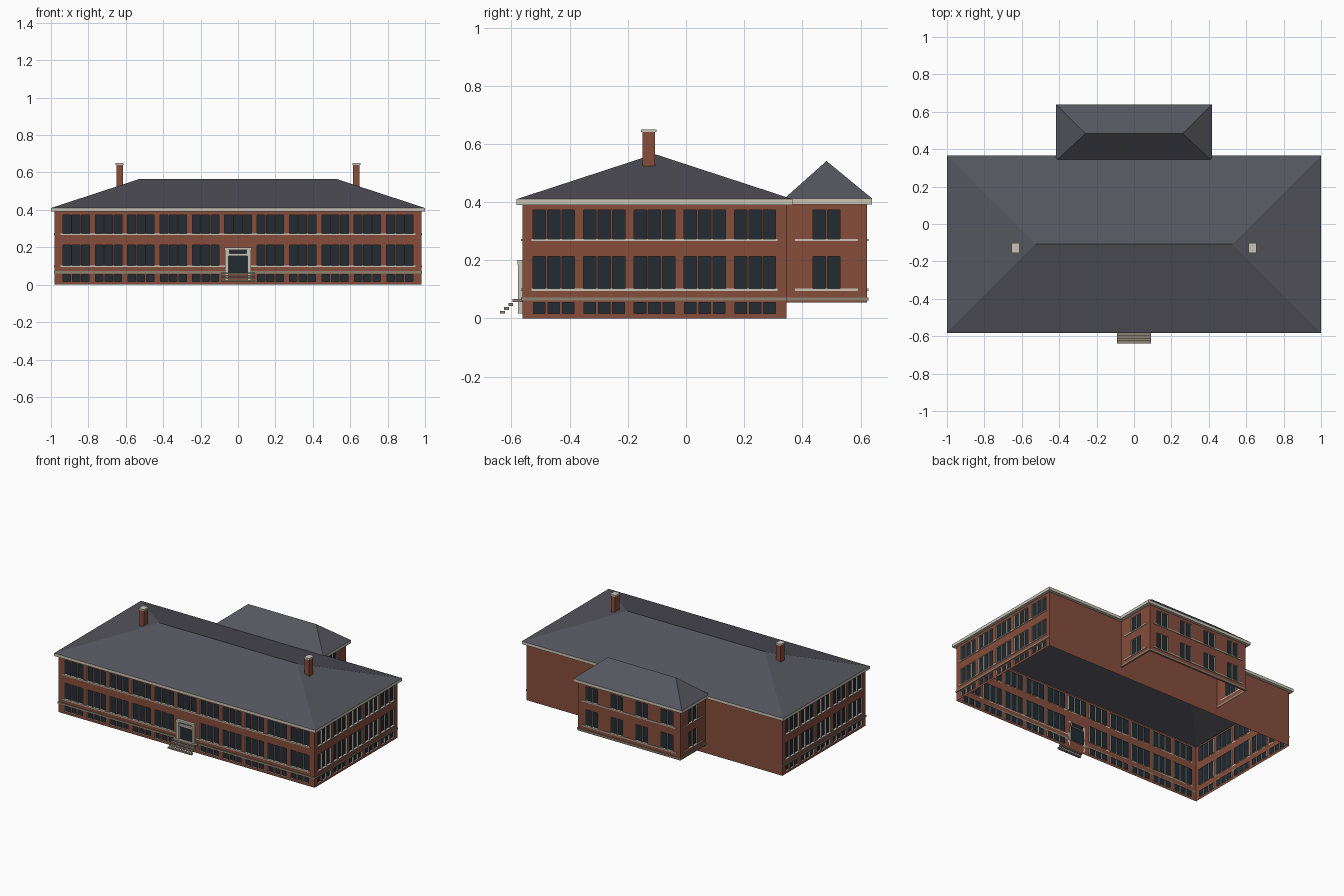
import bpy, bmesh
from mathutils import Vector

if "Cube" in bpy.data.objects:
    bpy.data.objects.remove(bpy.data.objects["Cube"])


def material(name, rgb):
    m = bpy.data.materials.new(name)
    m.use_nodes = True
    m.diffuse_color = (*rgb, 1)
    m.node_tree.nodes["Principled BSDF"].inputs["Base Color"].default_value = (*rgb, 1)
    return m


BRICK = material("red_brick", (0.235, 0.075, 0.045))
CREAM = material("cream_trim", (0.60, 0.56, 0.47))
GLASS = material("dark_glass", (0.016, 0.025, 0.034))
SLATE = material("grey_slate", (0.092, 0.092, 0.112))
STONE = material("weathered_stone", (0.27, 0.235, 0.175))


def finish(name, bm, mats, tidy=False):
    if tidy:
        bmesh.ops.recalc_face_normals(bm, faces=bm.faces)
    me = bpy.data.meshes.new(name)
    bm.to_mesh(me)
    bm.free()
    for m in mats:
        me.materials.append(m)
    ob = bpy.data.objects.new(name, me)
    bpy.context.collection.objects.link(ob)
    return ob


def box(name, x, y, z, mat):
    """Box from (low, high) pairs."""
    bm = bmesh.new()
    bmesh.ops.create_cube(bm, size=1)
    for v in bm.verts:
        v.co = [a + (b - a) * (c + 0.5) for (a, b), c in zip((x, y, z), v.co)]
    return finish(name, bm, [mat])


def wall(name, centre, along, width, z0, z1, holes=()):
    """Brick panel; each hole (u0, u1, z0, z1) gets cream reveals and a set-back pane."""
    bm = bmesh.new()
    along = Vector((*along, 0))
    inward = Vector((-along.y, along.x, 0))
    base = Vector((*centre, 0))

    def quad(points, index):
        f = bm.faces.new([bm.verts.new(base + along * u + inward * d + Vector((0, 0, z)))
                          for u, d, z in points])
        f.material_index = index

    us = sorted({-width / 2, width / 2, *(u for h in holes for u in h[:2])})
    zs = sorted({z0, z1, *(z for h in holes for z in h[2:])})
    for a, b in zip(us, us[1:]):
        for c, d in zip(zs, zs[1:]):
            u, z = (a + b) / 2, (c + d) / 2
            if not any(h[0] < u < h[1] and h[2] < z < h[3] for h in holes):
                quad([(a, 0, c), (b, 0, c), (b, 0, d), (a, 0, d)], 0)
    deep = 0.01
    for a, b, c, d in holes:
        ring = [(a, c), (b, c), (b, d), (a, d)]
        quad([(u, deep, z) for u, z in ring], 2)
        for (u, z), (p, q) in zip(ring, ring[1:] + ring[:1]):
            quad([(u, 0, z), (p, 0, q), (p, deep, q), (u, deep, z)], 1)
    bmesh.ops.remove_doubles(bm, verts=bm.verts, dist=0.0001)
    return finish(name, bm, [BRICK, CREAM, GLASS])


UPPER, LOWER, CELLAR = (0.273, 0.373), (0.102, 0.213), (0.016, 0.055)
PITCH = 0.0495


def group(u, count, level, w=0.043):
    """A row of equal windows centred on u."""
    return [(u + (i - (count - 1) / 2) * PITCH - w / 2,
             u + (i - (count - 1) / 2) * PITCH + w / 2, *level) for i in range(count)]


def bays(centres, count, levels, skip=None):
    return [h for u in centres for lv in levels
            if not (u == skip and lv != UPPER)
            for h in group(u, count, lv, 0.04 if lv == CELLAR else 0.043)]


# Main block
W, F, B, TOP, BAY = 0.98, -0.562, 0.345, 0.392, 0.173
MID = (F + B) / 2
ALL = (UPPER, LOWER, CELLAR)
door_hole = [(-0.052, 0.052, 0.06, 0.155), (-0.046, 0.046, 0.166, 0.186)]
wall("front_wall", (0, F), (1, 0), 2 * W, 0, TOP,
     bays([i * BAY for i in range(-5, 6)], 3, ALL, skip=0) + door_hole)
side_bays = bays([i * BAY for i in range(-2, 3)], 3, ALL)
wall("left_wall", (W, MID), (0, 1), B - F, 0, TOP, side_bays)
wall("right_wall", (-W, MID), (0, -1), B - F, 0, TOP, side_bays)
wall("back_wall", (0, B), (-1, 0), 2 * W, 0, TOP)

# Rear wing
WW, WB, WZ = 0.392, 0.622, 0.054
WMID = (B + WB) / 2
wing_levels = (UPPER, LOWER)
wall("wing_back_wall", (0, WB), (-1, 0), 2 * WW, WZ, TOP,
     bays([-0.288, -0.096, 0.096, 0.288], 2, wing_levels))
wall("wing_left_wall", (WW, WMID), (0, 1), WB - B, WZ, TOP, bays([0], 2, wing_levels))
wall("wing_right_wall", (-WW, WMID), (0, -1), WB - B, WZ, TOP, bays([0], 2, wing_levels))

# Sills and water table
OUT = 0.005
for label, z, end, mat in (("upper_sill", (0.266, 0.273), 0.03, CREAM),
                           ("lower_sill", (0.095, 0.102), 0.03, CREAM),
                           ("water_table", (0.061, 0.072), -OUT, STONE)):
    if label == "upper_sill":
        box("front_" + label, (-W + end, W - end), (F - OUT, F), z, mat)
    for s, side in ((1, "left_"), (-1, "right_")):
        if label != "upper_sill":
            box("front_" + side + label, sorted((s * 0.07, s * (W - end))), (F - OUT, F), z, mat)
        box(side + label, sorted((s * W, s * (W + OUT))), (F + end, B - max(end, 0)), z, mat)
        box("wing_" + side + label, sorted((s * WW, s * (WW + OUT))),
            (B + max(end, 0), WB - end), z, mat)
    box("wing_back_" + label, (-WW + end, WW - end), (WB, WB + OUT), z, mat)


# Hipped roofs with fascia and soffit
def hip_roof(name, x, y0, y1, z, ridge_x, ridge_y, ridge_z, inner):
    bm = bmesh.new()
    c = [bm.verts.new(p) for p in ((-x, y0, z), (x, y0, z), (x, y1, z), (-x, y1, z))]
    l, r = (bm.verts.new((s * ridge_x, ridge_y, ridge_z)) for s in (-1, 1))
    for f in ((c[0], c[1], r, l), (c[1], c[2], r), (c[2], c[3], l, r), (c[3], c[0], l)):
        bm.faces.new(f)
    finish(name + "_roof", bm, [SLATE])

    bm = bmesh.new()
    ix, iy0, iy1 = inner
    loops = []
    for a, b, d, h in ((x, y0, y1, z), (x, y0, y1, z - 0.02), (ix, iy0, iy1, z - 0.02)):
        loops.append([bm.verts.new(p) for p in ((-a, b, h), (a, b, h), (a, d, h), (-a, d, h))])
    for top, low in zip(loops, loops[1:]):
        for i in range(4):
            j = (i + 1) % 4
            bm.faces.new((low[i], low[j], top[j], top[i]))
    finish(name + "_fascia", bm, [CREAM])


hip_roof("main", 1.0, -0.582, 0.366, 0.41, 0.527, -0.108, 0.565, (W, F, B))
hip_roof("wing", 0.417, 0.338, 0.64, 0.412, 0.26, 0.483, 0.541, (WW, B, WB))

# Chimneys
for s, side in ((1, "left"), (-1, "right")):
    cx, cy = s * 0.633, -0.128
    box(side + "_chimney", (cx - 0.017, cx + 0.017), (cy - 0.022, cy + 0.022), (0.515, 0.642), BRICK)
    box(side + "_chimney_cap", (cx - 0.021, cx + 0.021), (cy - 0.026, cy + 0.026), (0.64, 0.65), CREAM)

# Doorway surround
for s, side in ((1, "left"), (-1, "right")):
    box(side + "_door_post", sorted((s * 0.052, s * 0.069)), (F - 0.016, F), (0.016, 0.19), CREAM)
box("door_lintel", (-0.071, 0.071), (F - 0.018, F), (0.186, 0.2), CREAM)
box("transom_bar", (-0.052, 0.052), (F - 0.008, F), (0.153, 0.167), CREAM)
for s, side in ((1, "left"), (-1, "right")):
    box(side + "_transom_edge", sorted((s * 0.046, s * 0.052)), (F - 0.008, F), (0.167, 0.186), CREAM)

# Floating entrance steps
for i in range(4):
    y, z = -0.64 + i * 0.0145, 0.016 + i * 0.0135
    back = F if i == 3 else y + 0.017
    box(f"step_{i + 1}", (-0.09, 0.09), (y, back), (z, z + 0.01), STONE)
